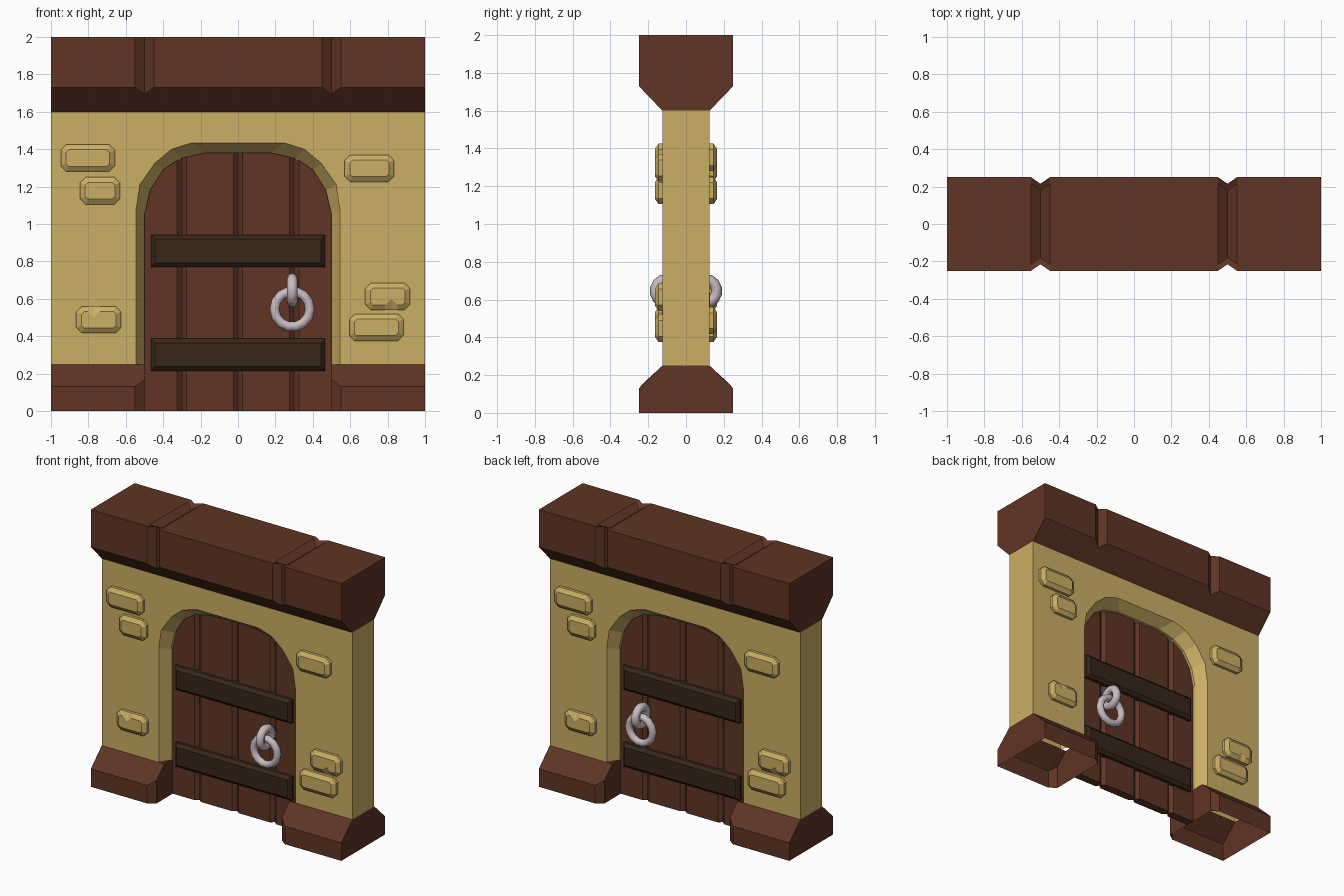
import bpy, bmesh
from math import pi
from mathutils import Vector

if "Cube" in bpy.data.objects:
    bpy.data.objects.remove(bpy.data.objects["Cube"])


def material(name, rgb):
    m = bpy.data.materials.new(name)
    m.diffuse_color = (*rgb, 1)
    m.use_nodes = True
    m.node_tree.nodes["Principled BSDF"].inputs["Base Color"].default_value = m.diffuse_color
    return m


BROWN = material("brown_wood", (0.115, 0.035, 0.018))
DARK = material("dark_wood", (0.040, 0.020, 0.009))
PLASTER = material("plaster", (0.60, 0.43, 0.13))
METAL = material("metal", (0.58, 0.50, 0.53))


def finish(name, bm, mat):
    bmesh.ops.recalc_face_normals(bm, faces=bm.faces)
    me = bpy.data.meshes.new(name)
    bm.to_mesh(me)
    bm.free()
    me.materials.append(mat)
    ob = bpy.data.objects.new(name, me)
    bpy.context.collection.objects.link(ob)
    return ob


def loft(name, loops, mat, caps=(True, True), skip=()):
    """Skin matching closed loops; skip lists the profile edges left open."""
    bm = bmesh.new()
    rings = [[bm.verts.new(p) for p in loop] for loop in loops]
    n = len(rings[0])
    for a, b in zip(rings, rings[1:]):
        for i in range(n):
            if i not in skip:
                j = (i + 1) % n
                bm.faces.new((a[i], a[j], b[j], b[i]))
    if caps[0]:
        bm.faces.new(rings[0])
    if caps[1]:
        bm.faces.new(rings[-1])
    return finish(name, bm, mat)


# Lintel beam with V grooves
full = [(-.125, 1.6), (-.25, 1.73), (-.25, 2), (-.215, 2)]
cut = [(-.125, 1.6), (-.215, 1.694), (-.215, 2), (-.18, 1.965)]
full += [(-y, z) for y, z in reversed(full)]
cut += [(-y, z) for y, z in reversed(cut)]
stations = [(-1, full), (-.55, full), (-.5, cut), (-.45, full),
            (.45, full), (.5, cut), (.55, full), (1, full)]
loft("lintel_beam", [[(x, y, z) for y, z in prof] for x, prof in stations], BROWN)

# Plinths either side of the door, hollow underneath
foot = [(-.25, 0), (-.25, .13), (-.125, .25), (.125, .25), (.25, .13), (.25, 0)]
foot_in = [(-.215, 0), (-.215, .167), (-.125, .25), (.125, .25), (.215, .167), (.215, 0)]
for s, side in ((-1, "left"), (1, "right")):
    loft("plinth_" + side, [[(s * x, y, z) for y, z in prof] for x, prof in
         ((1, foot), (.55, foot), (.5, foot_in))], BROWN, skip=(2, 5))

# Wall with splayed arch opening
outer = [(-.545, .25), (-.545, 1.075), (-.525, 1.21), (-.445, 1.325), (-.355, 1.40), (-.25, 1.433)]
inner = [(-.5, .25), (-.5, 1.05), (-.47, 1.18), (-.4, 1.29), (-.31, 1.35), (-.175, 1.38)]
outer += [(-x, z) for x, z in reversed(outer)]
inner += [(-x, z) for x, z in reversed(inner)]
rim = [(1, .25), (1, 1.6), (-1, 1.6), (-1, .25)]
bm = bmesh.new()
arches = [[bm.verts.new((x, y, z)) for x, z in prof] for y, prof in
          ((-.125, outer), (-.05, inner), (.05, inner), (.125, outer))]
rims = [[bm.verts.new((x, y, z)) for x, z in rim] for y in (-.125, .125)]
for a, b in list(zip(arches, arches[1:])) + [tuple(rims)]:
    for i in range(len(a) - 1):
        bm.faces.new((a[i], a[i + 1], b[i + 1], b[i]))
bm.faces.new(arches[0] + rims[0])
bm.faces.new(arches[3] + rims[1])
finish("wall", bm, PLASTER)


# Door of grooved planks following the arch
def arch_top(x):
    pts = inner[1:-1]
    for (x0, z0), (x1, z1) in zip(pts[1:], pts[2:]):
        if x0 <= x <= x1:
            return z0 + (z1 - z0) * (x - x0) / (x1 - x0)
    return 1.18 - .13 * (abs(x) - .47) / .03


grooves = (-.3, 0, .3)
cols = {x: .03 for x, z in inner}
for g in grooves:
    cols.update({g - .025: .03, g: .008, g + .025: .03})
del cols[-.31], cols[.31]
loops = [[(x, -t, 0), (x, -t, arch_top(x)), (x, t, arch_top(x)), (x, t, 0)]
         for x, t in sorted(cols.items())]
loft("door_planks", loops, BROWN)


# Rectangle outline with optional cut corners and an optional notch
def outline(x0, x1, z0, z1, inset=0, corner=0, notch=None, depth=0):
    x0, x1, z0, z1 = x0 + inset, x1 - inset, z0 + inset, z1 - inset
    if not corner:
        return [(x0, z0), (x1, z0), (x1, z1), (x0, z1)]
    c = corner
    low, high = [(x0 + c, z0), (x1 - c, z0)], [(x1 - c, z1), (x0 + c, z1)]
    if notch:
        nx, up = notch
        w = .033
        if up:
            high[1:1] = [(nx + w, z1), (nx, z1 - depth), (nx - w, z1)]
        else:
            low[1:1] = [(nx - w, z0), (nx, z0 + depth), (nx + w, z0)]
    return low + [(x1, z0 + c), (x1, z1 - c)] + high + [(x0, z1 - c), (x0, z0 + c)]


bricks = [(-.947, -.658, 1.28, 1.425, None), (-.845, -.63, 1.105, 1.25, None),
          (.57, .835, 1.225, 1.37, None), (.68, .92, .54, .685, (.82, False)),
          (.595, .885, .375, .52, None), (-.865, -.625, .417, .56, (-.77, True))]

for s, face in ((1, "front"), (-1, "back")):
    # Proud bricks, turned half a circle for the back
    for i, (x0, x1, z0, z1, notch) in enumerate(bricks):
        layers = [(-.12, 0, .03, 0), (-.145, 0, .03, .0), (-.165, .028, .014, .03)]
        loft(f"brick_{face}_{i + 1}",
             [[(s * x, s * y, z) for x, z in outline(x0, x1, z0, z1, ins, c, notch, d)]
              for y, ins, c, d in layers], PLASTER, caps=(False, True))

    # Door crossbars
    for z, tag in ((.215, "lower"), (.77, "upper")):
        loft(f"crossbar_{tag}_{face}",
             [[(x, s * y, zz) for x, zz in outline(-.465, .465, z, z + .172, ins)]
              for y, ins in ((-.02, 0), (-.05, 0), (-.07, .022))], DARK)

    # Door handle: staple and hanging ring
    for name, z, major, minor, rot in (("handle_ring", .545, .095, .026, (pi / 2, 0, 0)),
                                       ("handle_staple", .645, .063, .029, (0, pi / 2, 0))):
        bpy.ops.mesh.primitive_torus_add(location=(.29, -.1 * s, z), rotation=rot,
                                         major_radius=major, minor_radius=minor,
                                         major_segments=14, minor_segments=8)
        ob = bpy.context.object
        ob.name = f"{name}_{face}"
        ob.data.materials.append(METAL)
        bpy.ops.object.shade_smooth_by_angle(angle=pi / 3)
